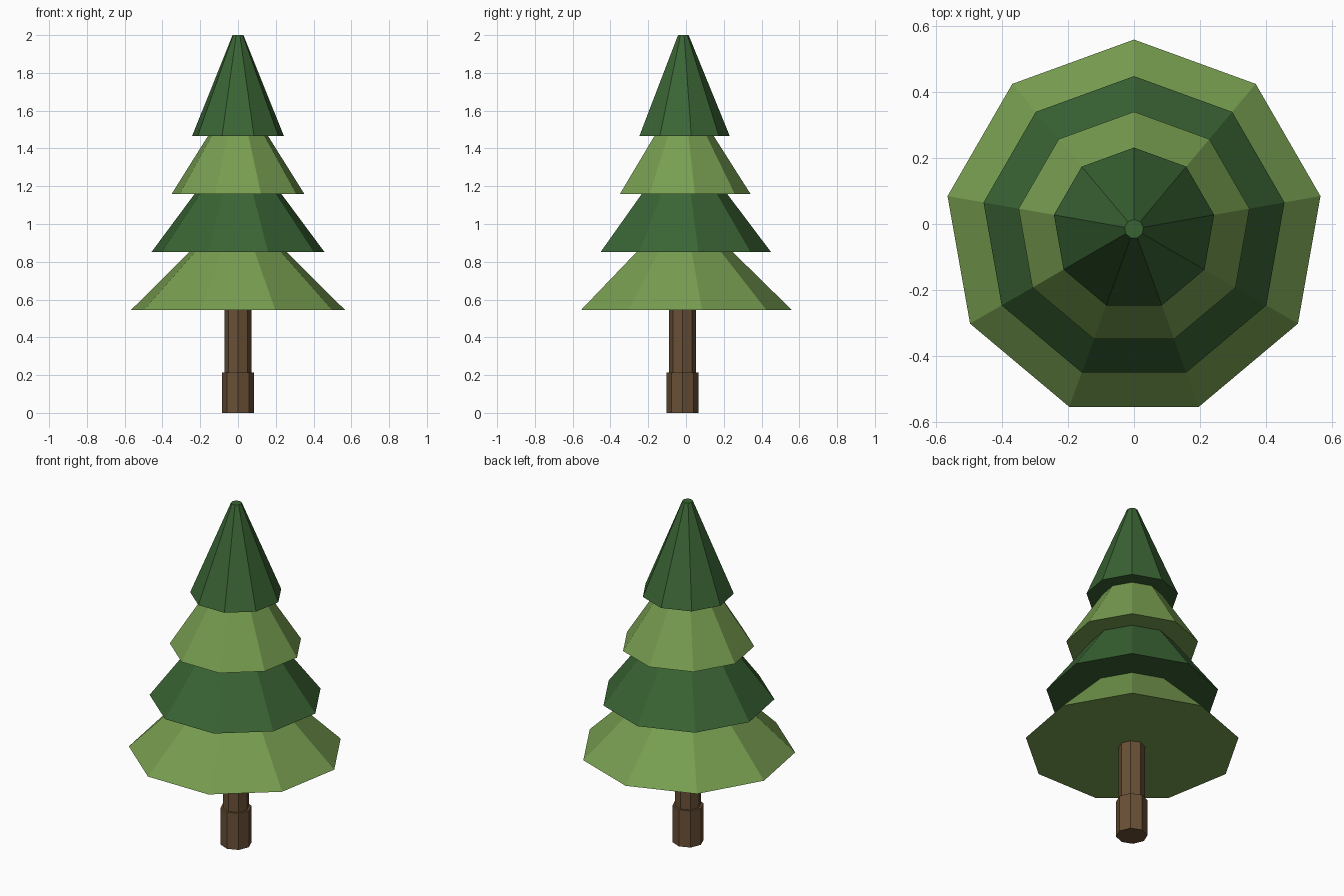
import bpy
import math

cube = bpy.data.objects.get("Cube")
if cube:
    bpy.data.objects.remove(cube, do_unlink=True)


def material(name, rgb):
    mat = bpy.data.materials.new(name)
    mat.use_nodes = True
    mat.diffuse_color = (*rgb, 1)
    bsdf = mat.node_tree.nodes["Principled BSDF"]
    bsdf.inputs["Base Color"].default_value = (*rgb, 1)
    bsdf.inputs["Roughness"].default_value = 0.9
    return mat


light_green = material("light_green", (0.185, 0.34, 0.08))
dark_green = material("dark_green", (0.042, 0.127, 0.034))
bark_brown = material("bark_brown", (0.144, 0.08, 0.037))


def frustum(name, sides, r_low, r_high, z_low, z_high, y, mat):
    """Closed flat-sided frustum with one corner pointing to the back (+y)."""
    bpy.ops.mesh.primitive_cone_add(
        vertices=sides, radius1=r_low, radius2=r_high, depth=z_high - z_low,
        location=(0, y, (z_low + z_high) / 2))
    obj = bpy.context.object
    obj.name = name
    # Turn the ring so that its first corner lies on +y
    first = min(obj.data.vertices, key=lambda v: v.index).co
    turn = math.pi / 2 - math.atan2(first.y, first.x)
    obj.rotation_euler.z = turn
    obj.data.materials.append(mat)
    return obj


# Trunk: wide foot and slimmer stem
frustum("trunk_foot", 8, 0.084, 0.084, 0, 0.215, -0.0185, bark_brown)
frustum("trunk_stem", 8, 0.071, 0.071, 0.2, 0.56, -0.0185, bark_brown)

# Foliage: stacked skirts, alternating light and dark
tiers = [
    ("bottom_foliage", 0.575, 0.258, 0.545, 0.856, light_green),
    ("lower_foliage", 0.464, 0.231, 0.853, 1.162, dark_green),
    ("upper_foliage", 0.356, 0.161, 1.16, 1.467, light_green),
    ("top_foliage", 0.247, 0.029, 1.465, 2.0, dark_green),
]
for name, r_low, r_high, z_low, z_high, mat in tiers:
    frustum(name, 9, r_low, r_high, z_low, z_high, -0.015, mat)
